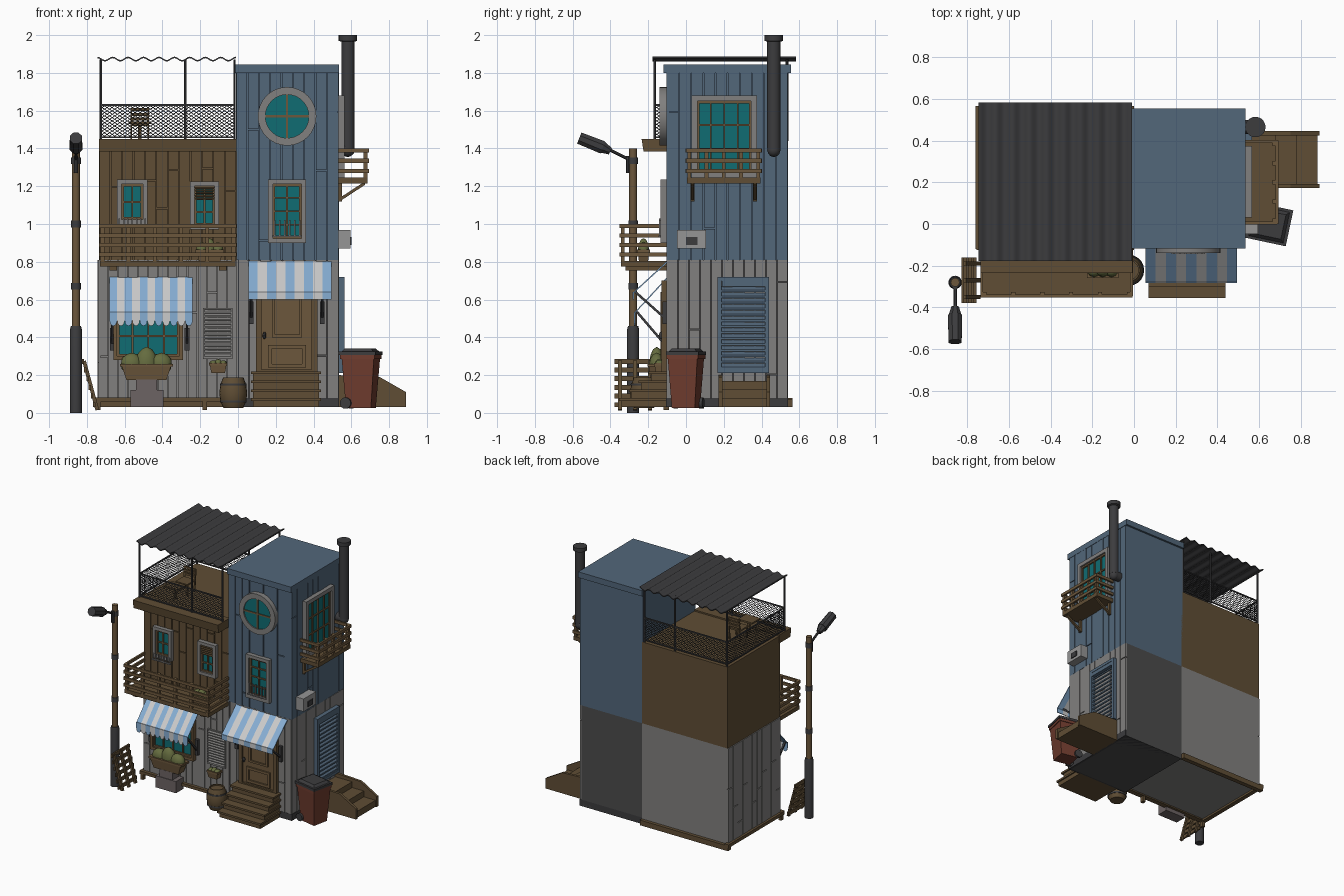
import bpy, bmesh, random
from math import sin, cos, pi, radians
from mathutils import Vector, Matrix

if "Cube" in bpy.data.objects:
    bpy.data.objects.remove(bpy.data.objects["Cube"])
random.seed(4)

COL = dict(brown=(.115, .075, .035), tan=(.15, .095, .045), blue=(.085, .135, .195), grey=(.22, .215, .21),
           dark=(.045, .045, .048), teal=(.005, .15, .17), red=(.16, .045, .028), sky=(.24, .42, .65),
           white=(.75, .77, .76), green=(.13, .15, .05), stone=(.15, .125, .125), base=(.07, .07, .07), pale=(.3, .3, .3))
MATS = {}
for k, c in COL.items():
    MATS[k] = bpy.data.materials.new(k)
    MATS[k].diffuse_color = (*c, 1)

# wall frames: local x runs along the wall, local -y points outwards
FRONT = Matrix.Translation((0, -.10, 0))
RIGHT = Matrix.Translation((.53, 0, 0)) @ Matrix.Rotation(pi / 2, 4, 'Z')
LEFT = Matrix.Translation((-.74, 0, 0)) @ Matrix.Rotation(-pi / 2, 4, 'Z')
BACK = Matrix.Translation((0, .54, 0)) @ Matrix.Rotation(pi, 4, 'Z')
WORLD = Matrix.Identity(4)


class Part:
    def __init__(s, name, mat, M=WORLD):
        s.name, s.mat, s.M, s.bm = name, mat, M, bmesh.new()

    def box(s, x0, x1, y0, y1, z0, z1, grow=0, growy=None):
        g, h = grow, grow if growy is None else growy
        lo = [(x0, y0, z0), (x1, y0, z0), (x1, y1, z0), (x0, y1, z0)]
        hi = [(x0 - g, y0 - h, z1), (x1 + g, y0 - h, z1), (x1 + g, y1 + h, z1), (x0 - g, y1 + h, z1)]
        return s.loft([lo, hi])

    def loft(s, rings):
        R = [[s.bm.verts.new(p) for p in r] for r in rings]
        n = len(R[0])
        for a, b in zip(R, R[1:]):
            for i in range(n):
                s.bm.faces.new((a[i], a[(i + 1) % n], b[(i + 1) % n], b[i]))
        s.bm.faces.new(R[0][::-1])
        s.bm.faces.new(R[-1])
        return s

    def prism_x(s, prof, a, b):
        return s.loft([[(a, y, z) for y, z in prof], [(b, y, z) for y, z in prof]])

    def prism_y(s, prof, a, b):
        return s.loft([[(x, a, z) for x, z in prof], [(x, b, z) for x, z in prof]])

    def rod(s, p, q, r, n=4, r2=None):
        p, q = Vector(p), Vector(q)
        rot = (q - p).to_track_quat('Z', 'Y')
        ring = [rot @ Vector((cos(t), sin(t), 0)) for t in [2 * pi * (i + .5) / n for i in range(n)]]
        return s.loft([[p + v * r for v in ring], [q + v * (r if r2 is None else r2) for v in ring]])

    def lathe(s, c, prof, n=20):
        return s.loft([[(c[0] + r * cos(2 * pi * i / n), c[1] + r * sin(2 * pi * i / n), z) for i in range(n)]
                       for r, z in prof])

    def ball(s, c, size):
        bmesh.ops.create_icosphere(s.bm, subdivisions=2, radius=1,
                                   matrix=Matrix.Translation(c) @ Matrix.Diagonal((*size, 1)))
        return s

    def done(s, smooth=False):
        bmesh.ops.recalc_face_normals(s.bm, faces=s.bm.faces)
        me = bpy.data.meshes.new(s.name)
        s.bm.to_mesh(me)
        me.transform(s.M)
        me.materials.append(MATS[s.mat])
        ob = bpy.data.objects.new(s.name, me)
        bpy.context.collection.objects.link(ob)
        if smooth:
            bpy.ops.object.select_all(action='DESELECT')
            ob.select_set(True)
            bpy.context.view_layer.objects.active = ob
            bpy.ops.object.shade_smooth_by_angle(angle=radians(40))


def planks(name, mat, M, u0, u1, z0, z1, n):
    p, w = Part(name, mat, M), (u1 - u0) / n
    for i in range(n):
        a, b = u0 + i * w + .002, u0 + (i + 1) * w - .002
        cut = random.uniform(z0 + .1, z1 - .1)
        d = -random.uniform(0, .004)
        for lo, hi in ([(z0, cut - .003), (cut + .003, z1)] if random.random() < .4 else [(z0, z1)]):
            p.box(a, b, d, .012, lo, hi)
    p.done()


def frame(p, u0, u1, z0, z1, w, d):
    p.box(u0, u0 + w, -d, 0, z0, z1).box(u1 - w, u1, -d, 0, z0, z1)
    return p.box(u0 + w, u1 - w, -d, 0, z0, z0 + w).box(u0 + w, u1 - w, -d, 0, z1 - w, z1)


def window(name, M, u0, u1, z0, z1, cols, rows, w=.024, outer='grey'):
    frame(Part(name + '_frame', outer, M), u0, u1, z0, z1, w, .035).done()
    a, b, c, e = u0 + w, u1 - w, z0 + w, z1 - w
    Part(name + '_glass', 'teal', M).box(a, b, -.01, 0, c, e).done()
    p = frame(Part(name + '_muntins', 'tan', M), a, b, c, e, .012, .022)
    for i in range(1, cols):
        x = a + (b - a) * i / cols
        p.box(x - .005, x + .005, -.02, 0, c, e)
    for i in range(1, rows):
        z = c + (e - c) * i / rows
        p.box(a, b, -.019, 0, z - .005, z + .005)
    p.done()


def slats(name, mat, M, u0, u1, z0, z1, n, d=.02):
    p, h = Part(name, mat, M), (z1 - z0) / n
    for i in range(n):
        z = z0 + i * h
        p.prism_x([(0, z + h), (-d, z + h * .35), (-d, z), (0, z + h * .6)], u0, u1)
    p.done()


def balcony(name, M, u0, u1, d, zf, zt, posts, rails):
    Part(name + '_floor', 'brown', M).box(u0, u1, -d, 0, zf, zf + .03).done()
    p = Part(name + '_railing', 'tan', M)
    for i in range(posts):
        x = u0 + .012 + (u1 - u0 - .024) * i / (posts - 1)
        p.box(x - .01, x + .01, -d, -d + .02, zf, zt)
    for i in range(rails):
        z = zt - i * (zt - zf - .05) / (rails - .5)
        p.box(u0 - .005, u1 + .005, -d - .008, -d + .006, z - .022, z)
        for x in (u0, u1):
            p.box(x - .007, x + .007, -d, 0, z - .022, z)
    p.done()


def awning(name, u0, u1, z0, z1, d, n, drop, scallop):
    w = (u1 - u0) / n
    for k, mat in enumerate(('sky', 'white')):
        p = Part(f'{name}_{mat}_stripes', mat, FRONT)
        for i in range(k, n, 2):
            a = u0 + i * w
            p.prism_x([(0, z1), (-d, z0 + drop), (-d, z0 + drop - .008), (0, z1 - .01)], a, a + w)
            tip = [(a + w / 2 - w / 2 * cos(t), z0 + drop - .6 * drop - .4 * drop * sin(t))
                   for t in [pi * j / 6 for j in range(7)]] if scallop else [(a, z0), (a + w, z0)]
            p.prism_y([(a + w, z0 + drop), (a, z0 + drop)] + tip, -d - .004, -d + .002)
        p.done()
    p = Part(name + '_arms', 'dark', FRONT)
    for x in (u0 + .015, u1 - .05 if not scallop else u1 - .03):
        p.rod((x, -.01, z0 - .1), (x, -d + .01, z0 + drop), .009)
        p.box(x - .012, x + .012, -.025, 0, z0 - .13, z0 - .01)
    p.done()


# wall cores
Part('left_lower_core', 'grey').box(-.728, 0, -.088, .54, .07, .81).done()
Part('left_upper_core', 'brown').box(-.735, 0, -.088, .54, .81, 1.44).done()
Part('tower_lower_core', 'base').box(0, .518, -.088, .54, .03, .81).done()
Part('tower_upper_core', 'blue').box(-.01, .518, -.088, .54, .81, 1.81).done()
Part('tower_plinth', 'dark').box(0, .535, -.105, .54, .03, .08).done()
Part('tower_cap', 'blue').box(-.012, .535, -.118, .555, 1.80, 1.845).done()
planks('left_lower_planks', 'grey', FRONT, -.74, -.005, .07, .81, 14)
planks('left_side_planks', 'grey', LEFT, -.54, .10, .07, .81, 11)
planks('left_upper_planks', 'brown', FRONT, -.735, -.01, .81, 1.4, 12)
planks('tower_lower_front_planks', 'grey', FRONT, 0, .53, .08, .81, 9)
planks('tower_lower_side_planks', 'grey', RIGHT, -.10, .54, .08, .81, 11)
planks('tower_upper_front_planks', 'blue', FRONT, -.01, .53, .81, 1.8, 9)
planks('tower_upper_side_planks', 'blue', RIGHT, -.10, .54, .81, 1.8, 10)

# timber base under the left block
p = Part('base_frame', 'brown').box(-.755, 0, -.125, -.085, .06, .082).box(-.755, 0, .53, .565, .03, .07)
p.box(-.76, -.725, -.12, .565, .055, .08)
for x in (-.74, -.175):
    p.box(x - .012, x + .012, -.12, -.09, .015, .06)
p.done()

# terrace: cornice, fence, posts, corrugated roof
Part('terrace_cornice', 'brown').prism_x([(-.09, 1.385), (-.225, 1.385), (-.235, 1.45), (-.09, 1.45)], -.737, -.008).done()
p = Part('canopy_posts', 'dark')
for x in (-.727, -.28, -.018):
    for y in (-.165, .535):
        p.rod((x, y, 1.44), (x, y, 1.872), .007, 6)
p.done()
p = Part('mesh_fence', 'dark')
for a, b in (((-.73, -.165), (-.015, -.165)), ((-.73, .535), (-.015, .535)), ((-.727, -.165), (-.727, .535))):
    A, B = Vector((*a, 0)), Vector((*b, 0))
    L, D, run, h, step = (B - A).length, (B - A).normalized(), .25, .165, .027
    for z in (1.46, 1.63):
        p.rod(A + Vector((0, 0, z)), B + Vector((0, 0, z)), .006)
    for i in range(int((L + run) / step)):
        s = -run + i * step
        t0, t1 = max(0, -s / run), min(1, (L - s) / run)
        if t1 - t0 > .02:
            for up in (0, 1):
                P, Q = [A + D * (s + run * t) + Vector((0, 0, 1.463 + h * (t if up else 1 - t))) for t in (t0, t1)]
                p.rod(P, Q, .0022, 3)
p.done()
wave = [(-.745 + .735 * i / 72, .009 * cos(2 * pi * i / 8)) for i in range(73)]
Part('corrugated_roof', 'dark').prism_y([(x, 1.877 + z) for x, z in wave] + [(x, 1.869 + z) for x, z in wave[::-1]],
                                        -.178, .582).done(True)
# terrace chair and table
p = Part('chair', 'brown').box(-.57, -.47, .05, .15, 1.52, 1.532)
for x in (-.565, -.475):
    p.rod((x, .06, 1.44), (x, .06, 1.52), .007).rod((x, .145, 1.44), (x, .16, 1.61), .007)
for z in (1.555, 1.58, 1.605):
    p.box(-.57, -.47, .148, .16, z - .008, z + .008)
p.done()
Part('terrace_table', 'brown').box(-.58, -.46, -.08, .02, 1.53, 1.542).box(-.53, -.51, -.04, -.02, 1.44, 1.53).done()

# balconies
balcony('front_balcony', FRONT, -.73, -.012, .245, .775, 1.0, 6, 4)
balcony('side_balcony', RIGHT, .005, .395, .155, 1.215, 1.40, 5, 3)
p = Part('balcony_brackets', 'brown', RIGHT)
for u in (.035, .365):
    p.box(u - .01, u + .01, -.02, 0, 1.12, 1.215).rod((u, -.01, 1.13), (u, -.14, 1.215), .011)
p.done()
p = Part('balcony_joists', 'brown', FRONT)
for u in (-.66, -.08):
    p.box(u - .02, u + .02, -.22, 0, .755, .776)
p.done()

# windows
window('upper_left_window', FRONT, -.64, -.48, 1.0, 1.235, 2, 2)
window('upper_shutter_window', FRONT, -.255, -.1, .97, 1.225, 2, 3)
slats('half_shutter', 'brown', FRONT, -.235, -.12, 1.13, 1.2, 5, .03)
window('shop_window', FRONT, -.66, -.29, .28, .64, 4, 3, .02, 'tan')
window('tower_window', FRONT, .16, .36, .9, 1.235, 2, 4)
window('balcony_door', RIGHT, .03, .375, 1.24, 1.68, 4, 3, .03)
p = Part('window_guards', 'grey', FRONT)
for a, b, z, n in ((.18, .34, .93, 6), (-.64, -.48, .98, 7)):
    p.box(a, b, -.045, -.03, z, z + .008)
    for i in range(n):
        x = a + (b - a) * (i + .5) / n
        p.box(x - .004, x + .004, -.043, -.034, z, z + .09 if n == 6 else z + .05)
p.done()
C = FRONT @ Matrix.Translation((.26, 0, 1.57)) @ Matrix.Rotation(pi / 2, 4, 'X')
for nm, mat, ro, ri, h in (('outer_ring', 'grey', .155, .115, .04), ('inner_ring', 'tan', .117, .104, .03)):
    Part('round_window_' + nm, mat, C).lathe((0, 0), [(ri, .001), (ro, 0), (ro, h), (ri, h), (ri, .012)], 32).done(True)
Part('round_window_glass', 'teal', C).lathe((0, 0), [(.11, 0), (.11, .0135)], 32).done()
# the ring caps sit just behind this glass
Part('round_window_pane', 'teal', C).lathe((0, 0), [(.1165, .03), (.1165, .0315)], 32).done()
Part('round_window_rim', 'tan', C).loft([[(r * cos(t), r * sin(t), z) for t in [2 * pi * i / 32 for i in range(32)]]
                                         for r, z in ((.117, .0), (.117, .0305))]).done()
Part('round_window_bars', 'tan', C).box(-.115, .115, -.006, .006, .02, .037).box(-.006, .006, -.115, .115, .02, .037).done()

# awnings
awning('door_awning', .055, .495, .60, .805, .178, 9, .04, False)
awning('shop_awning', -.68, -.24, .46, .72, .17, 11, .075, True)

# front door and steps
frame(Part('door_frame', 'brown', FRONT), .095, .42, .2, .7, .03, .03).done()
p = Part('door', 'tan', FRONT).box(.12, .4, -.015, 0, .21, .68)
frame(frame(p, .16, .36, .24, .36, .02, .026), .18, .34, .4, .62, .015, .026)
p.done()
Part('door_knob', 'dark', FRONT).ball((.14, -.03, .41), (.01, .015, .02)).done()
p = Part('front_steps', 'brown')
for i in range(4):
    z, y = .03 + i * .0475, -.35 + i * .052
    p.box(.08, .43, y + .008, -.1, z, z + .035).box(.07, .44, y - .005, -.1, z + .033, z + .0475)
p.done()

# wall grille
frame(Part('grille_frame', 'grey', FRONT), -.185, -.03, .285, .555, .008, .012).done()
slats('grille_slats', 'grey', FRONT, -.177, -.038, .293, .547, 13, .015)

# planters
def planter(name, x, y, z, w, d, h, bush):
    Part(name, 'tan').box(x - w * .38, x + w * .38, y - d * .35, y + d * .35, z, z + h, w * .1, d * .12) \
        .box(x - w / 2, x + w / 2, y - d / 2, y + d / 2, z + h - .015, z + h).done()
    p = Part(name + '_bush', 'green')
    for k in (-.28, 0, .28):
        p.ball((x + k * w, y, z + h), (w * .21, d * .42, bush * (1 if k == 0 else .65)))
    p.done(True)
planter('shop_planter', -.485, -.155, .175, .28, .095, .085, .09)
planter('small_planter', -.105, -.14, .21, .095, .06, .055, .02)
planter('balcony_planter', -.15, -.225, .805, .15, .07, .06, .06)
Part('planter_block', 'stone').box(-.57, -.395, -.195, -.105, .03, .12).box(-.54, -.43, -.19, -.11, .12, .178).done()

# barrel
Part('barrel', 'brown').lathe((-.025, -.222), [(.052, .025), (.068, .06), (.074, .105), (.068, .15), (.054, .188), (.046, .188), (.046, .178)]).done(True)
p = Part('barrel_hoops', 'dark')
for z in (.06, .15):
    p.lathe((-.025, -.222), [(.0695, z - .006), (.071, z), (.0695, z + .006)])
p.done(True)

# street lamp
Part('lamp_base', 'dark').lathe((-.858, -.28), [(.032, 0), (.032, .44), (.027, .46)]).done(True)
Part('lamp_pole', 'tan').lathe((-.858, -.28), [(.022, .45), (.021, 1.4)], 14).done(True)
p = Part('lamp_fittings', 'dark')
for z in (.67, 1.0, 1.335):
    p.lathe((-.858, -.28), [(.026, z - .018), (.026, z + .018)], 14)
p.rod((-.858, -.29, 1.335), (-.858, -.42, 1.40), .009, 8)
p.lathe((-.858, -.305), [(.012, 1.27), (.012, 1.36)], 8).done(True)
Part('lamp_head', 'dark').rod((-.858, -.40, 1.385), (-.858, -.45, 1.41), .02, 8, .036) \
    .rod((-.858, -.44, 1.405), (-.858, -.565, 1.455), .037, 8, .034).done()

# leaning pallet
p = Part('pallet', 'brown')
for y in (-.35, -.27, -.19):
    p.rod((-.745, y, .015), (-.815, y, .275), .014)
for i in range(6):
    x, z = -.755 - .012 * i, .03 + .046 * i
    p.box(x - .012, x, -.378, -.16, z, z + .026)
p.done()

# stove pipe
Part('stove_pipe', 'dark').lathe((.582, .465), [(.035, 1.4), (.035, 1.965), (.049, 1.97), (.049, 2.0)]) \
    .ball((.582, .465, 1.392), (.036, .036, .038)).rod((.582, .465, 1.395), (.51, .465, 1.395), .035, 20).done(True)

# meter box
Part('meter_box', 'pale', RIGHT).box(-.048, .105, -.065, 0, .87, .968).done()
Part('meter_box_stub', 'dark', RIGHT).box(0, .06, -.072, -.06, .89, .93).done()

# side shutter door and side steps
frame(Part('shutter_frame', 'blue', RIGHT), .167, .44, .21, .72, .022, .035).box(.19, .42, -.032, 0, .67, .70).done()
slats('shutter_slats', 'blue', RIGHT, .189, .418, .232, .67, 14, .028)
p = Part('side_steps', 'brown')
for y in (.172, .425):
    p.prism_y([(.53, .03), (.89, .03), (.89, .11), (.75, .19), (.53, .2)], y, y + .02)
for a, b, z in ((.53, .68, .17), (.68, .78, .125), (.78, .88, .08)):
    p.box(a, b, .19, .427, .03, z)
p.done()

# wheeled bin
B = Matrix.Translation((.648, 0, 0)) @ Matrix.Rotation(radians(-12), 4, 'Z')
Part('bin_body', 'red', B).box(-.065, .07, -.062, .062, .025, .295, .02, .018).box(-.092, .095, -.085, .085, .285, .308).done()
Part('bin_lid', 'dark', B).box(-.1, .1, -.088, .088, .306, .325).box(-.085, .085, -.075, .075, .325, .342, -.015).done()
p = Part('bin_wheels', 'dark', B)
for y in (-.08, .06):
    p.rod((-.065, y, .052), (-.065, y + .02, .052), .03, 14)
p.done(True)

for m in bpy.data.materials:
    if m.users and not m.is_grease_pencil:
        m.use_nodes = True
        m.node_tree.nodes["Principled BSDF"].inputs["Base Color"].default_value = m.diffuse_color
